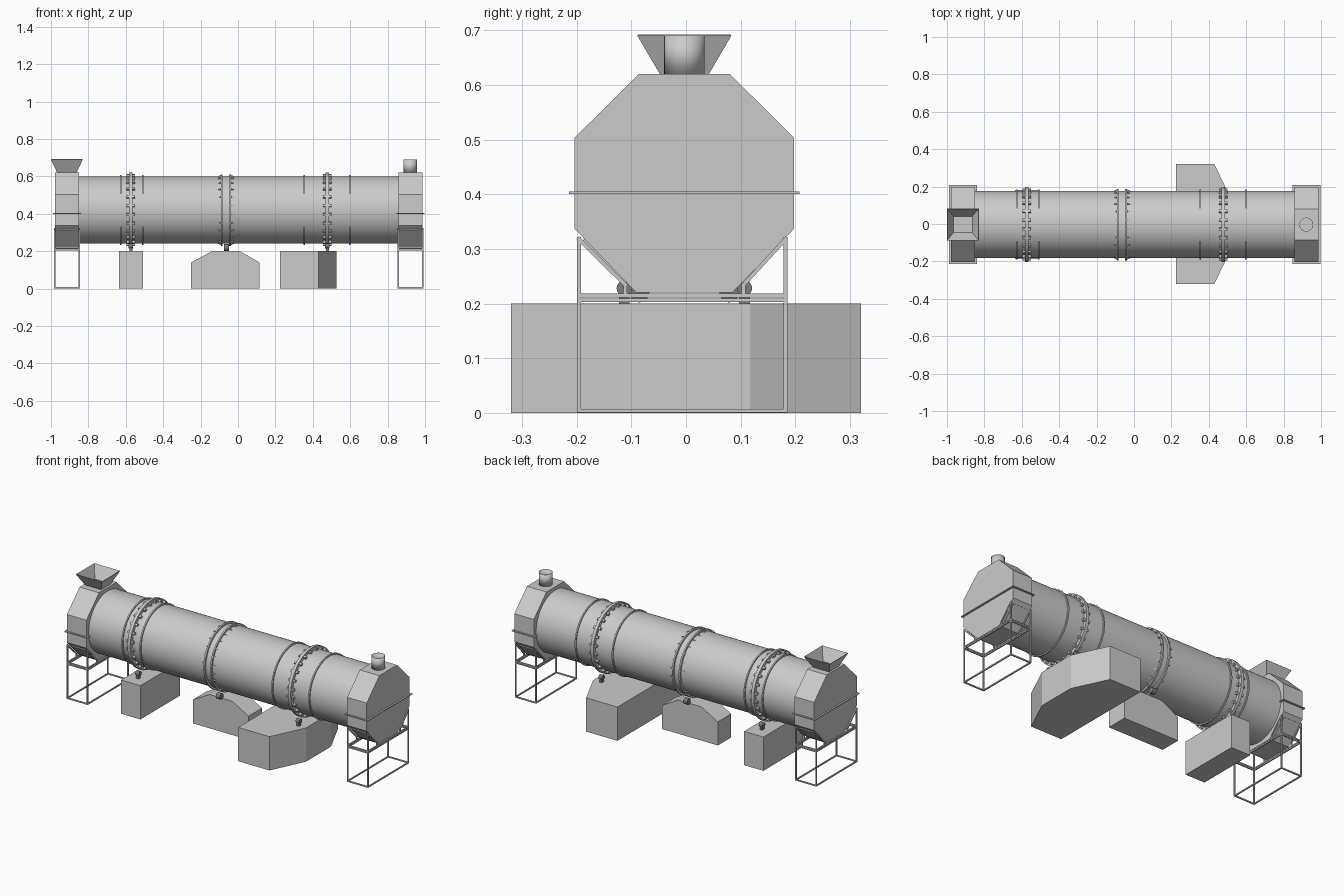
import bpy, bmesh, math
from mathutils import Vector, Matrix

if "Cube" in bpy.data.objects:
    bpy.data.objects.remove(bpy.data.objects["Cube"])

YC, ZC = -0.003, 0.42          # drum axis


def material(name, v):
    m = bpy.data.materials.new(name)
    m.diffuse_color = (v, v, v, 1)
    m.use_nodes = True
    m.node_tree.nodes["Principled BSDF"].inputs["Base Color"].default_value = m.diffuse_color
    return m


GREY = material("plain grey", 0.6)
DARK = material("dark steel", 0.2)


def finish(bm, name, mat=GREY, smooth=False):
    bmesh.ops.recalc_face_normals(bm, faces=bm.faces)
    me = bpy.data.meshes.new(name)
    bm.to_mesh(me)
    bm.free()
    ob = bpy.data.objects.new(name, me)
    bpy.context.collection.objects.link(ob)
    me.materials.append(mat)
    if smooth:
        bpy.ops.object.select_all(action='DESELECT')
        ob.select_set(True)
        bpy.context.view_layer.objects.active = ob
        bpy.ops.object.shade_smooth_by_angle(angle=math.radians(35))
    return ob


def add_box(bm, x0, x1, y0, y1, z0, z1, rot=Matrix()):
    m = (rot @ Matrix.Translation(((x0 + x1) / 2, (y0 + y1) / 2, (z0 + z1) / 2))
         @ Matrix.Diagonal((x1 - x0, y1 - y0, z1 - z0, 1)))
    bmesh.ops.create_cube(bm, size=1, matrix=m)


def prism(name, pts, offset):
    """Extrude a flat outline along a vector."""
    bm = bmesh.new()
    f = bm.faces.new([bm.verts.new(p) for p in pts])
    r = bmesh.ops.extrude_face_region(bm, geom=[f])
    bmesh.ops.translate(bm, vec=offset,
                        verts=[v for v in r['geom'] if isinstance(v, bmesh.types.BMVert)])
    return finish(bm, name)


def add_disc(bm, x, y, z, r, w, seg=64):
    m = Matrix.Translation((x, y, z)) @ Matrix.Rotation(math.pi / 2, 4, 'Y')
    bmesh.ops.create_cone(bm, cap_ends=True, segments=seg, radius1=r, radius2=r,
                          depth=w, matrix=m)


def disc(name, x, y, z, r, w, mat=GREY, seg=64):
    bm = bmesh.new()
    add_disc(bm, x, y, z, r, w, seg)
    return finish(bm, name, mat, True)


def around(n, k):
    return (Matrix.Translation((0, YC, ZC))
            @ Matrix.Rotation(2 * math.pi * (k + 0.5) / n, 4, 'X'))


def bar(bm, a, b, t=0.007):
    a, b = Vector(a), Vector(b)
    d = b - a
    m = (Matrix.Translation((a + b) / 2) @ d.to_track_quat('Z', 'Y').to_matrix().to_4x4()
         @ Matrix.Diagonal((t, t, d.length + t, 1)))
    bmesh.ops.create_cube(bm, size=1, matrix=m)


# Drum shell and thin stiffening rings
disc("drum", 0.005, YC, ZC, 0.18, 1.73)
for i, x in enumerate((-0.627, -0.509, 0.355, 0.597)):
    disc(f"stiffening_ring_{i}", x, YC, ZC, 0.187, 0.008)

# Riding tyres with retaining blocks on both sides
for i, x in enumerate((-0.573, 0.478)):
    disc(f"riding_tyre_{i}", x, YC, ZC, 0.2, 0.018)
    bm = bmesh.new()
    for k in range(24):
        for s in (-1, 1):
            c = x + s * 0.016
            add_box(bm, c - 0.007, c + 0.007, -0.007, 0.007, 0.178, 0.193, around(24, k))
    finish(bm, f"tyre_blocks_{i}")

# Girth gear: two rims and tapered lugs
for i, x in enumerate((-0.087, -0.043)):
    disc(f"gear_rim_{i}", x, YC, ZC, 0.191, 0.009)
bm = bmesh.new()
for k in range(24):
    for x0, x1 in ((-0.09, -0.115), (-0.04, -0.012)):
        tri = [(x0, 0.178), (x0, 0.19), (x1, 0.178)]
        lo, hi = [[bm.verts.new(around(24, k) @ Vector((x, s * 0.003, r))) for x, r in tri]
                  for s in (-1, 1)]
        bm.faces.new(lo)
        bm.faces.new(hi)
        for j in range(3):
            bm.faces.new((lo[j], lo[j - 1], hi[j - 1], hi[j]))
finish(bm, "gear_lugs")

# Support rollers under the tyres and drive rollers under the gear
for s in (-1, 1):
    for x in (-0.573, 0.478):
        disc("support_roller", x, YC + s * 0.11, 0.228, 0.014, 0.024, DARK, 16)
        bm = bmesh.new()
        add_box(bm, x - 0.008, x + 0.008, YC + s * 0.11 - 0.01, YC + s * 0.11 + 0.01, 0.198, 0.225)
        finish(bm, "roller_bracket", DARK)
    disc("drive_roller", -0.061, YC + s * 0.082, 0.22, 0.018, 0.026, DARK, 16)

# Foundation blocks
prism("foundation_left", [(x, -0.187, z) for x, z in
      ((-0.635, 0), (-0.508, 0), (-0.508, 0.2), (-0.635, 0.2))], (0, 0.37, 0))
prism("foundation_middle", [(x, -0.066, z) for x, z in
      ((-0.25, 0), (0.115, 0), (0.115, 0.14), (0.01, 0.2), (-0.14, 0.2), (-0.25, 0.14))],
      (0, 0.125, 0))
prism("foundation_right", [(x, y, 0) for x, y in
      ((0.225, -0.32), (0.43, -0.32), (0.527, -0.117), (0.527, 0.117), (0.43, 0.32),
       (0.225, 0.32))], (0, 0, 0.2))

# End housings with flange, access panels and support frames
OCT = ((0.083, 0.2), (0.201, 0.083), (0.201, -0.083), (0.088, -0.2))
OUT = list(OCT) + [(-y, z) for y, z in reversed(OCT)]
for side, x0, x1 in (("inlet", -0.978, -0.85), ("outlet", 0.858, 0.986)):
    prism(f"{side}_housing", [(x0, YC + y, ZC + z) for y, z in OUT], (x1 - x0, 0, 0))
    bm = bmesh.new()
    add_box(bm, x0 - 0.01, x1 + 0.01, YC - 0.211, YC + 0.211, 0.4, 0.405)
    finish(bm, f"{side}_flange")
    bm = bmesh.new()
    for s in (-1, 1):
        rot = (Matrix.Translation((0, YC + s * 0.1445, ZC - 0.1415))
               @ Matrix.Rotation(s * math.radians(46), 4, 'X'))
        add_box(bm, x0 + 0.016, x1 - 0.016, -0.055, 0.055, -0.005, 0.005, rot)
    finish(bm, f"{side}_access_panels")

    bm = bmesh.new()
    a, b, y0, y1 = x0 - 0.002, x1 + 0.002, -0.196, 0.182
    for z in (0.004, 0.206, 0.215):
        for y in (y0, y1):
            bar(bm, (a, y, z), (b, y, z))
        for x in (a, b):
            bar(bm, (x, y0, z), (x, y1, z))
    for x in (a, b):
        for s, y in ((-1, y0), (1, y1)):
            bar(bm, (x, y, 0.004), (x, y, 0.318))
            bar(bm, (x, y, 0.318), (x, YC + s * 0.108, 0.234))
            bar(bm, (x, YC + s * 0.108, 0.215), (x, YC + s * 0.108, 0.234))
    finish(bm, f"{side}_support_frame")

# Feed hopper: open funnel with thin walls
bm = bmesh.new()
rings = []
for hx, hy, z in ((0.052, 0.045, 0.62), (0.085, 0.086, 0.69)):
    rings.append([bm.verts.new((-0.915 + sx * hx, YC + sy * hy, z))
                  for sx, sy in ((-1, -1), (1, -1), (1, 1), (-1, 1))])
for j in range(4):
    bm.faces.new((rings[0][j - 1], rings[0][j], rings[1][j], rings[1][j - 1]))
hopper = finish(bm, "feed_hopper")
sol = hopper.modifiers.new("walls", 'SOLIDIFY')
sol.thickness = 0.003

# Exhaust stack: open tube
bm = bmesh.new()
bmesh.ops.create_cone(bm, cap_ends=False, segments=32, radius1=0.037, radius2=0.037,
                      depth=0.07, matrix=Matrix.Translation((0.921, YC, 0.655)))
stack = finish(bm, "exhaust_stack", GREY, True)
sol = stack.modifiers.new("walls", 'SOLIDIFY')
sol.thickness = 0.002
